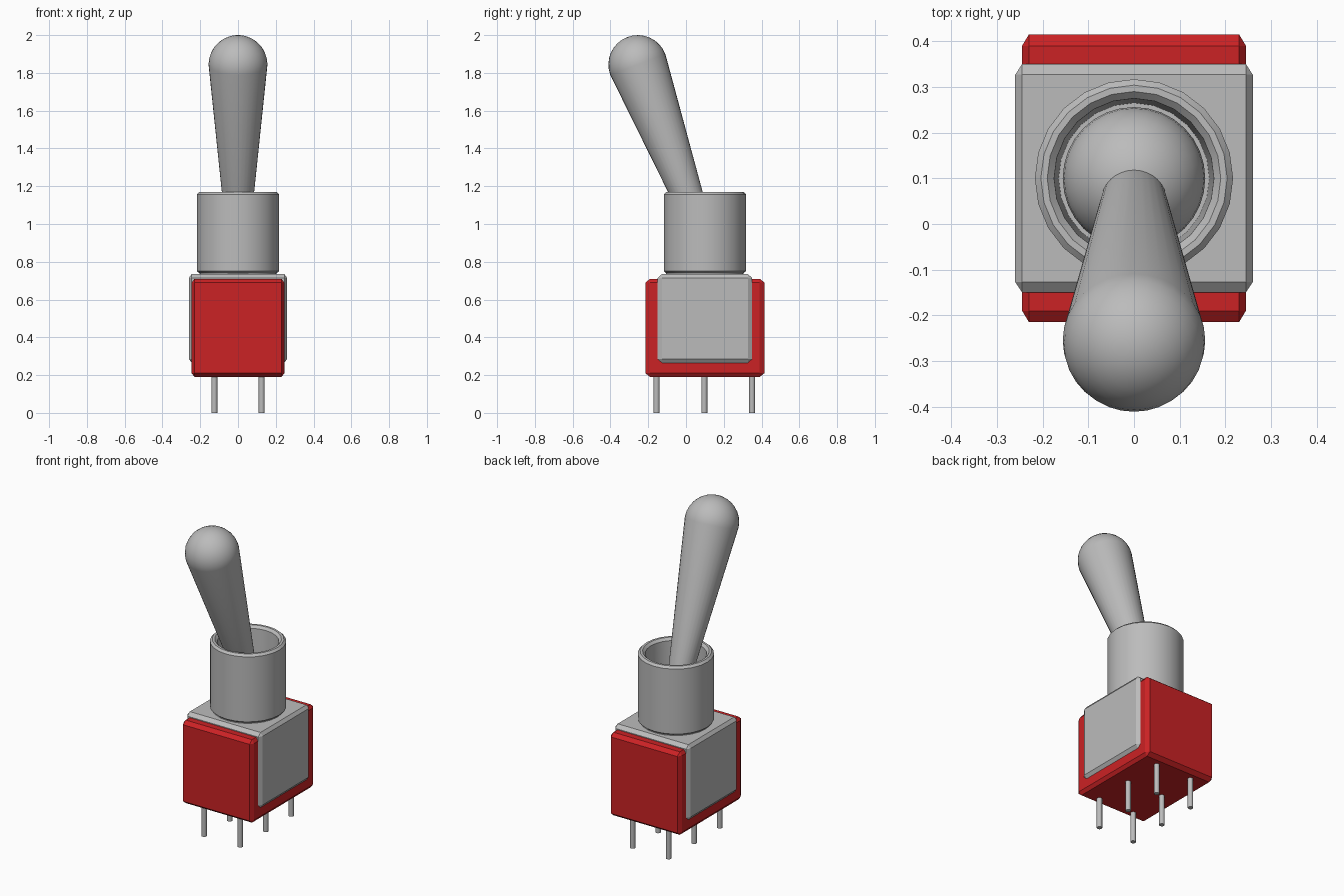
import bpy, bmesh, math
from mathutils import Vector, Matrix

if "Cube" in bpy.data.objects:
    bpy.data.objects.remove(bpy.data.objects["Cube"])


def material(name, rgb):
    m = bpy.data.materials.new(name)
    m.use_nodes = True
    colour = (*rgb, 1)
    m.diffuse_color = colour
    m.node_tree.nodes["Principled BSDF"].inputs["Base Color"].default_value = colour
    return m


RED = material("red plastic", (0.6, 0.016, 0.018))
METAL = material("grey metal", (0.5, 0.5, 0.5))
CENTRE_Y = 0.1


def make(name, bm, mat, smooth_angle=None):
    bmesh.ops.recalc_face_normals(bm, faces=bm.faces)
    mesh = bpy.data.meshes.new(name)
    bm.to_mesh(mesh)
    bm.free()
    mesh.materials.append(mat)
    obj = bpy.data.objects.new(name, mesh)
    bpy.context.collection.objects.link(obj)
    if smooth_angle:
        bpy.ops.object.select_all(action="DESELECT")
        obj.select_set(True)
        bpy.context.view_layer.objects.active = obj
        bpy.ops.object.shade_smooth_by_angle(angle=math.radians(smooth_angle))
    return obj


def chamfered_box(name, mat, centre, half, chamfer):
    """Box whose chamfer depth may differ along each axis."""
    bm = bmesh.new()
    bmesh.ops.create_cube(bm, size=2)
    bmesh.ops.scale(bm, verts=bm.verts, vec=[h / c for h, c in zip(half, chamfer)])
    bmesh.ops.bevel(bm, geom=bm.edges[:], offset=1, segments=1, affect="EDGES")
    bmesh.ops.scale(bm, verts=bm.verts, vec=chamfer)
    bmesh.ops.translate(bm, verts=bm.verts, vec=centre)
    return make(name, bm, mat)


def lathe(name, mat, profile, sides, matrix, smooth_angle=28):
    """Spin an (radius, height) profile round the local z axis."""
    bm = bmesh.new()
    verts = [bm.verts.new((r, 0, z)) for r, z in profile]
    edges = [bm.edges.new(pair) for pair in zip(verts, verts[1:])]
    bmesh.ops.spin(bm, geom=verts + edges, cent=(0, 0, 0), axis=(0, 0, 1),
                   angle=math.tau, steps=sides, use_duplicate=False)
    bmesh.ops.remove_doubles(bm, verts=bm.verts, dist=0.0001)
    bm.transform(matrix)
    return make(name, bm, mat, smooth_angle)


# Switch body and the metal clip wrapped over it
chamfered_box("switch_body", RED, (0, CENTRE_Y, 0.45), (0.245, 0.315, 0.26), (0.015, 0.025, 0.02))
chamfered_box("metal_clip", METAL, (0, CENTRE_Y, 0.5), (0.26, 0.25, 0.235), (0.015, 0.023, 0.02))

# Hollow bushing with a chamfered rim
bushing = [(0, 0.72), (0.205, 0.72), (0.205, 0.74), (0.217, 0.75), (0.217, 1.157),
           (0.204, 1.17), (0.19, 1.17), (0.175, 1.155), (0.165, 0.85), (0, 0.85)]
lathe("bushing", METAL, bushing, 24, Matrix.Translation((0, CENTRE_Y, 0)))

# Pivot ball inside the bushing
pivot = Vector((0, CENTRE_Y, 0.905))
bm = bmesh.new()
bmesh.ops.create_uvsphere(bm, u_segments=32, v_segments=16, radius=0.156)
bmesh.ops.translate(bm, verts=bm.verts, vec=pivot)
make("pivot_ball", bm, METAL, 40)

# Tilted lever: tapered shaft ending in a domed tip
tip = Vector((0, -0.255, 1.844))
axis = tip - pivot
TIP_RADIUS = 0.156
dome = [(TIP_RADIUS * math.cos(a), axis.length + TIP_RADIUS * math.sin(a))
        for a in (math.pi / 2 * i / 8 for i in range(9))]
tilt = Matrix.Translation(pivot) @ axis.to_track_quat("Z", "Y").to_matrix().to_4x4()
lathe("lever", METAL, [(0, 0), (0.058, 0)] + dome, 32, tilt)

# Two rows of three solder pins
for row, x in (("left", 0.125), ("right", -0.125)):
    for place, dy in (("front", -0.253), ("middle", 0), ("back", 0.253)):
        lathe(f"{row}_{place}_pin", METAL, [(0, 0), (0.016, 0), (0.016, 0.25), (0, 0.25)], 12,
              Matrix.Translation((x, CENTRE_Y - 0.003 + dy, 0)), 40)
